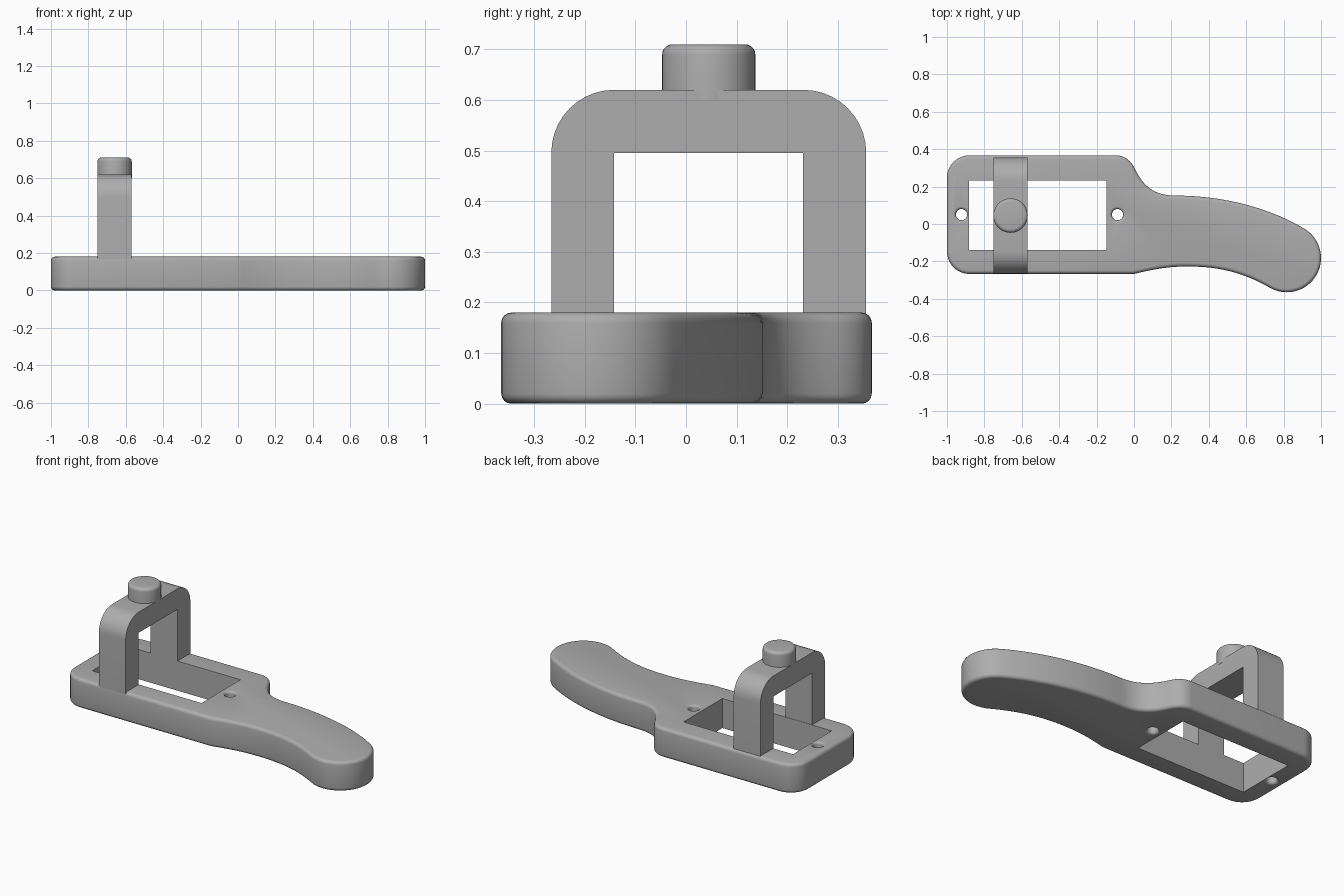
import bpy, bmesh, math
from mathutils import Vector
from mathutils.geometry import interpolate_bezier

cube = bpy.data.objects.get("Cube")
if cube:
    bpy.data.objects.remove(cube, do_unlink=True)

grey = bpy.data.materials.new("plain grey")
grey.use_nodes = True
grey.diffuse_color = (0.42, 0.42, 0.42, 1)
grey.node_tree.nodes["Principled BSDF"].inputs["Base Color"].default_value = grey.diffuse_color


def arc(cx, cy, r, start, end, steps=10):
    angles = [math.radians(start + (end - start) * i / steps) for i in range(steps + 1)]
    return [(cx + r * math.cos(a), cy + r * math.sin(a)) for a in angles]


def curve(a, b, c, d, steps=14):
    pts = interpolate_bezier(*[Vector((*p, 0)) for p in (a, b, c, d)], steps)
    return [(p.x, p.y) for p in pts]


def join(*parts):
    """Chain outline pieces, dropping repeated points."""
    out = []
    for p in (q for part in parts for q in part):
        if not out or math.dist(p, out[-1]) > 0.003:
            out.append(p)
    return out


def prism(name, outline, place, offset):
    """Extrude a 2D outline, placed in space by a function."""
    bm = bmesh.new()
    face = bm.faces.new([bm.verts.new(place(*p)) for p in outline])
    res = bmesh.ops.extrude_face_region(bm, geom=[face])
    verts = [g for g in res["geom"] if isinstance(g, bmesh.types.BMVert)]
    bmesh.ops.translate(bm, verts=verts, vec=offset)
    return finish(name, bm)


def lathe(name, profile, centre, sides=40):
    """Revolve (radius, height) points about a vertical axis."""
    bm = bmesh.new()
    rings = [[bm.verts.new((centre[0] + x, centre[1] + y, z))
              for x, y in arc(0, 0, r, 0, 360, sides)[:-1]] for r, z in profile]
    for lo, hi in zip(rings, rings[1:]):
        for i in range(sides):
            j = (i + 1) % sides
            bm.faces.new((lo[i], lo[j], hi[j], hi[i]))
    bm.faces.new(rings[0])
    bm.faces.new(rings[-1])
    return finish(name, bm)


def finish(name, bm):
    bmesh.ops.recalc_face_normals(bm, faces=bm.faces)
    mesh = bpy.data.meshes.new(name)
    bm.to_mesh(mesh)
    bm.free()
    mesh.materials.append(grey)
    obj = bpy.data.objects.new(name, mesh)
    bpy.context.collection.objects.link(obj)
    return obj


def activate(obj):
    bpy.ops.object.select_all(action='DESELECT')
    obj.select_set(True)
    bpy.context.view_layer.objects.active = obj


def cut(obj, cutter):
    activate(obj)
    mod = obj.modifiers.new("cut", 'BOOLEAN')
    mod.operation, mod.solver, mod.object = 'DIFFERENCE', 'EXACT', cutter
    bpy.ops.object.modifier_apply(modifier=mod.name)
    bpy.data.objects.remove(cutter, do_unlink=True)


def smooth(obj):
    activate(obj)
    bpy.ops.object.shade_smooth_by_angle(angle=math.radians(35))


# Base plate with curved handle, rounded top and bottom rims
H = 0.18
tip_top, tip_low = (0.914, -0.027), (0.726, -0.34)
neck, waist, dip = (0.005, 0.295), (0.22, 0.152), (0.28, -0.227)
outline = join(
    curve((0, -0.267), (0.09, -0.245), (0.18, -0.227), dip),
    curve(dip, (0.42, -0.227), (0.56, -0.245), tip_low),
    arc(0.817, -0.182, 0.183, 240, 418, 24),
    curve(tip_top, (0.72, 0.09), (0.47, 0.152), waist),
    curve(waist, (0.11, 0.152), (0.05, 0.2), neck),
    curve(neck, (-0.015, 0.335), (-0.045, 0.367), (-0.1, 0.367)),
    arc(-0.88, 0.247, 0.12, 90, 180),
    arc(-0.88, -0.147, 0.12, 180, 270))
base = prism("base_with_handle", outline, lambda x, y: (x, y, 0), (0, 0, H))
activate(base)
bev = base.modifiers.new("rim", 'BEVEL')
bev.width, bev.segments = 0.02, 4
bev.limit_method, bev.angle_limit = 'ANGLE', math.radians(60)
bpy.ops.object.modifier_apply(modifier=bev.name)

# Sharp rectangular window
window = [(-0.883, -0.14), (-0.147, -0.14), (-0.147, 0.233), (-0.883, 0.233)]
cut(base, prism("window_cutter", window, lambda x, y: (x, y, -0.1), (0, 0, 0.4)))

# Two screw holes with rounded mouths
f = 0.015
mouth = [(0.03 + f - r, z) for r, z in arc(0, H - f, f, 0, 90, 5)]
low = [(r, H - z) for r, z in reversed(mouth)]
flare = [(0.03 + f, -0.05)] + low + mouth + [(0.03 + f, H + 0.05)]
for x in (-0.922, -0.088):
    cut(base, lathe("hole_cutter", flare, (x, 0.05), 28))
smooth(base)

# Arched bracket standing across the window
y0, y1, top, r = -0.266, 0.356, 0.62, 0.124
arch = ([(y0, 0.1)] + arc(y0 + r, top - r, r, 180, 90) + arc(y1 - r, top - r, r, 90, 0)
        + [(y1, 0.1), (0.231, 0.1), (0.231, 0.495), (-0.142, 0.495), (-0.142, 0.1)])
smooth(prism("arched_bracket", arch, lambda y, z: (-0.75, y, z), (0.18, 0, 0)))

# Round knob on top of the bracket
edge = arc(0.072, 0.69, 0.02, 0, 90, 5)
smooth(lathe("top_knob", [(0.092, 0.6)] + edge, (-0.66, 0.045), 48))
